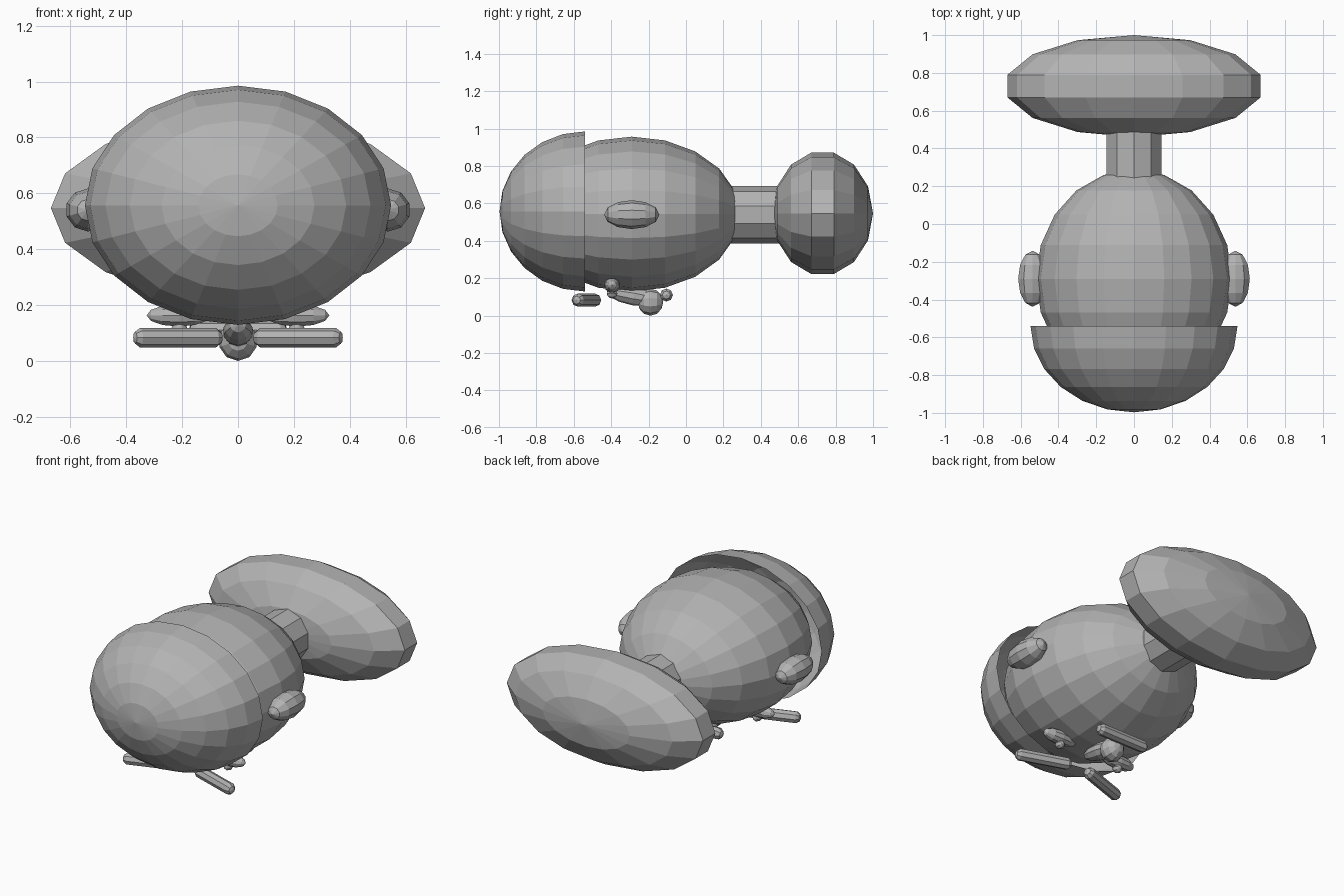
import bpy, bmesh, math
from mathutils import Matrix, Vector

if "Cube" in bpy.data.objects:
    bpy.data.objects.remove(bpy.data.objects["Cube"])

grey = bpy.data.materials.new("plain grey")
grey.diffuse_color = (0.45, 0.45, 0.45, 1)
grey.use_nodes = True
grey.node_tree.nodes["Principled BSDF"].inputs["Base Color"].default_value = grey.diffuse_color

POLE_Y = Matrix.Rotation(math.radians(90), 4, 'X')
POLE_X = Matrix.Rotation(math.radians(90), 4, 'Y')


def finish(bm, name):
    mesh = bpy.data.meshes.new(name)
    bm.to_mesh(mesh)
    bm.free()
    mesh.materials.append(grey)
    ob = bpy.data.objects.new(name, mesh)
    bpy.context.collection.objects.link(ob)
    return ob


def ellipsoid(name, centre, radii, segs, rings, pole=POLE_Y, half=False, tilt=0):
    """Low-poly ellipsoid; half keeps only the open front (-y) bowl."""
    bm = bmesh.new()
    bmesh.ops.create_uvsphere(bm, u_segments=segs, v_segments=rings, radius=1)
    bm.transform(pole)
    if half:
        bmesh.ops.delete(bm, geom=[v for v in bm.verts if v.co.y > 0.01], context='VERTS')
    bm.transform(Matrix.Translation(centre) @ Matrix.Rotation(tilt, 4, 'X')
                 @ Matrix.Diagonal((*radii, 1)))
    return finish(bm, name)


def capsule(name, a, b, r):
    """Round-ended bar between two points."""
    a, b = Vector(a), Vector(b)
    axis = b - a
    bm = bmesh.new()
    bmesh.ops.create_uvsphere(bm, u_segments=8, v_segments=5, radius=r * 1.05)
    for v in bm.verts:
        v.co.z += math.copysign(axis.length / 2, v.co.z)
    rot = axis.to_track_quat('Z', 'Y').to_matrix().to_4x4()
    bm.transform(Matrix.Translation((a + b) / 2) @ rot)
    return finish(bm, name)


# head and the open hair cap over its crown
ellipsoid("head", (0, -0.29, 0.543), (0.519, 0.578, 0.414), 20, 10)
ellipsoid("hair_cap", (0, -0.54, 0.557), (0.548, 0.457, 0.428), 20, 12, half=True)

# neck
bm = bmesh.new()
bmesh.ops.create_cone(bm, cap_ends=True, segments=10, radius1=0.153, radius2=0.153, depth=0.32)
bm.transform(Matrix.Translation((0, 0.36, 0.54)) @ POLE_Y)
finish(bm, "neck")

# shoulders
ellipsoid("shoulders", (0, 0.73, 0.547), (0.687, 0.27, 0.333), 16, 7)

# nose and bridge, on the face looking down
ellipsoid("nose", (0, -0.19, 0.072), (0.07, 0.068, 0.072), 10, 6)
ellipsoid("nose_bridge", (0, -0.28, 0.105), (0.055, 0.145, 0.05), 10, 6, tilt=math.radians(-10))

# mouth bar
capsule("mouth", (-0.14, -0.105, 0.11), (0.14, -0.105, 0.11), 0.035)

# paired parts
for s, side in ((1, "right"), (-1, "left")):
    ellipsoid(f"ear_{side}", (s * 0.537, -0.29, 0.54), (0.08, 0.148, 0.077), 10, 6)
    ellipsoid(f"eye_{side}", (s * 0.212, -0.395, 0.163), (0.115, 0.043, 0.042), 10, 6, POLE_X)
    ellipsoid(f"pupil_{side}", (s * 0.21, -0.395, 0.118), (0.028, 0.028, 0.026), 8, 6)
    capsule(f"eyebrow_{side}", (s * 0.09, -0.49, 0.083), (s * 0.34, -0.575, 0.083), 0.035)
